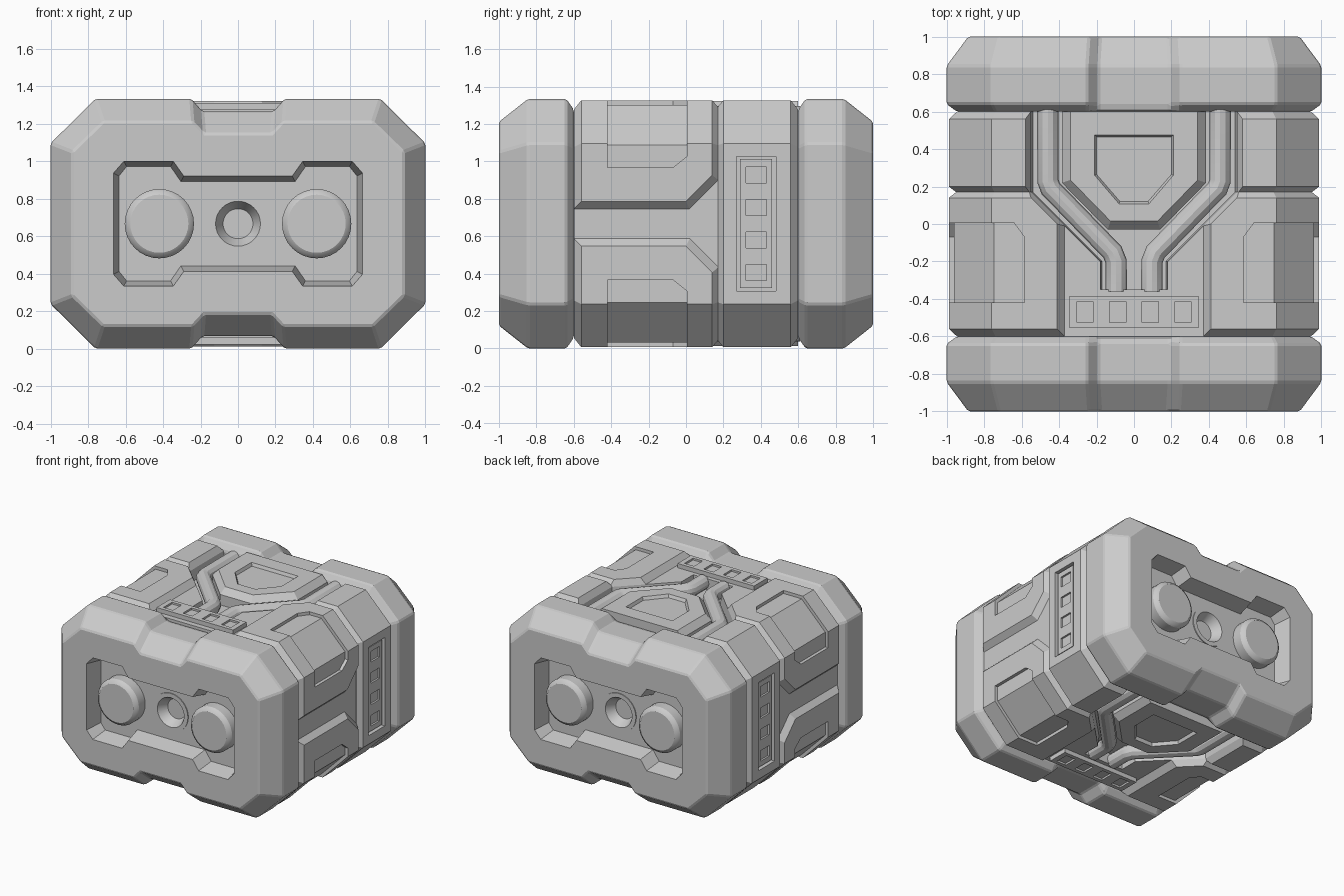
import bpy, bmesh, math

ZC = 0.667  # height of the crate's middle plane
cube = bpy.data.objects.get("Cube")
if cube:
    bpy.data.objects.remove(cube, do_unlink=True)

grey = bpy.data.materials.new("plain_grey")
grey.use_nodes = True
grey.diffuse_color = (0.6, 0.6, 0.6, 1)
grey.node_tree.nodes["Principled BSDF"].inputs["Base Color"].default_value = (0.6, 0.6, 0.6, 1)


def loft(name, sections):
    """Solid skinned through matching closed sections (z measured from the middle plane)."""
    bm = bmesh.new()
    rings = [[bm.verts.new((x, y, z + ZC)) for x, y, z in s] for s in sections]
    n = len(rings[0])
    for a, b in zip(rings, rings[1:]):
        for i in range(n):
            j = (i + 1) % n
            bm.faces.new((a[i], a[j], b[j], b[i]))
    bm.faces.new(rings[0])
    bm.faces.new(rings[-1])
    bmesh.ops.recalc_face_normals(bm, faces=bm.faces)
    mesh = bpy.data.meshes.new(name)
    bm.to_mesh(mesh)
    bm.free()
    mesh.materials.append(grey)
    ob = bpy.data.objects.new(name, mesh)
    bpy.context.collection.objects.link(ob)
    return ob


def ring(quarter, y):
    """Mirror a quarter outline (x, z) into a full one at depth y."""
    q, r = quarter, quarter[::-1]
    pts = q + [(x, -z) for x, z in r] + [(-x, -z) for x, z in q] + [(-x, z) for x, z in r]
    return [(x, y, z) for x, z in pts]


def circle(cx, radius, y, n=32):
    return [(cx + radius * math.cos(2 * math.pi * i / n), y,
             radius * math.sin(2 * math.pi * i / n)) for i in range(n)]


def mirror_x(half, z):
    return [(x, y, z) for x, y in half] + [(-x, y, z) for x, y in half[::-1]]


def rect(hu, hv, w, place):
    return [place(u, v, w) for u, v in ((-hu, -hv), (hu, -hv), (hu, hv), (-hu, hv))]


def bevel(ob, width):
    m = ob.modifiers.new("soft_edges", "BEVEL")
    m.width, m.segments, m.limit_method = width, 1, "ANGLE"
    m.angle_limit = math.radians(25)


def finish(ob, cutters=()):
    """Cut the part, bake its modifiers and drop the cutters."""
    for c in cutters:
        c.hide_render = True
        m = ob.modifiers.new("cut", "BOOLEAN")
        m.operation, m.solver, m.object = "DIFFERENCE", "EXACT", c
    bpy.context.view_layer.update()
    dg = bpy.context.evaluated_depsgraph_get()
    mesh = bpy.data.meshes.new_from_object(ob.evaluated_get(dg))
    ob.modifiers.clear()
    ob.data = mesh
    for c in cutters:
        bpy.data.objects.remove(c, do_unlink=True)


def smooth(ob):
    bpy.ops.object.select_all(action="DESELECT")
    ob.select_set(True)
    bpy.context.view_layer.objects.active = ob
    bpy.ops.object.shade_smooth_by_angle(angle=math.radians(28))


# End caps, each with a notched recess, two round knobs and a socket
CAP_OUT = [(0.19, 0.60), (0.25, 0.667), (0.76, 0.667), (1.0, 0.43)]
CAP_REAR = [(0.19, 0.59), (0.25, 0.61), (0.74, 0.61), (0.945, 0.41)]
CAP_FACE = [(0.18, 0.48), (0.24, 0.545), (0.72, 0.545), (0.885, 0.385)]
RIM = [(0.29, 0.255), (0.345, 0.333), (0.61, 0.333), (0.665, 0.27)]
FLOOR = [(0.305, 0.225), (0.36, 0.305), (0.595, 0.305), (0.635, 0.255)]

for side, f in (("front", -1), ("back", 1)):
    cap = loft(side + "_cap", [ring(CAP_REAR, f * 0.6), ring(CAP_OUT, f * 0.64),
                               ring(CAP_OUT, f * 0.845), ring(CAP_FACE, f)])
    bevel(cap, 0.01)
    recess = loft("recess_cutter", [ring(FLOOR, f * 0.86), ring(RIM, f), ring(RIM, f * 1.1)])
    hole = loft("hole_cutter", [circle(0, 0.14, f * 0.77), circle(0, 0.14, f * 0.95)])
    finish(cap, [recess, hole])
    socket = loft(side + "_socket", [circle(0, 0.155, f * 0.76), circle(0, 0.155, f * 0.867),
                                     circle(0, 0.12, f * 0.867), circle(0, 0.08, f * 0.79)])
    smooth(socket)
    for hand, cx in (("left", 0.42), ("right", -0.42)):
        knob = loft(f"{side}_{hand}_knob", [circle(cx, 0.185, f * 0.85), circle(cx, 0.185, f * 0.94),
                                            circle(cx, 0.175, f * 0.957), circle(cx, 0.155, f * 0.97)])
        smooth(knob)

# Middle body: two armoured bands meeting at a groove
BAND = [(0.76, 0.66), (0.988, 0.43)]
END = [(0.74, 0.61), (0.945, 0.41)]
GROOVE = [(0.745, 0.625), (0.95, 0.42)]
front = loft("front_band", [ring(END, -0.6), ring(BAND, -0.56), ring(BAND, 0.14), ring(GROOVE, 0.17)])
back = loft("back_band", [ring(GROOVE, 0.17), ring(BAND, 0.2), ring(BAND, 0.56), ring(END, 0.6)])


def plateau_cutter(s):
    return loft("plateau_cutter", [mirror_x([(w, -0.7), (w, 0)], s * z)
                                   for w, z in ((0.37, 0.61), (0.41, 0.66), (0.49, 0.76))])


def channel_cutter(s):
    def outline(d, z):
        return mirror_x([(0.18 + d, -0.35), (0.18 + d, -0.2), (0.55 + d, 0.17), (0.55 + d, 0.7)], s * z)
    return loft("channel_cutter", [outline(-0.01, 0.52), outline(0, 0.61), outline(0.03, 0.66),
                                   outline(0.09, 0.76)])


def side_cutter(s):
    def outline(h, d, x):
        half = [(-0.7, h), (0.02 - d, h), (0.25 - d, h + 0.23)]
        return [(s * x, y, z) for y, z in half] + [(s * x, y, -z) for y, z in half[::-1]]
    return loft("side_cutter", [outline(0.08, 0, 0.946), outline(0.12, 0.02, 0.988),
                                outline(0.2, 0.06, 1.07)])


def corner_cutter(sx, sz):
    """Shallow tray wrapped over the chamfered corner."""
    def section(y, x0, z0):
        pts = [(x0, 0.8), (x0, 0.635), (0.748, 0.635), (0.962, 0.42), (0.962, z0), (1.2, z0), (1.2, 0.8)]
        return [(sx * x, y, sz * z) for x, z in pts]
    return loft("corner_cutter", [section(-0.42, 0.585, 0.3), section(-0.07, 0.585, 0.3),
                                  section(0.005, 0.64, 0.36)])


def side_place(s):
    return lambda u, v, w: (s * w, 0.375 + v, u)


def top_place(s):
    return lambda u, v, w: (u, -0.47 + v, s * w)


SIGNS = (1, -1)
finish(front, [plateau_cutter(s) for s in SIGNS] + [channel_cutter(s) for s in SIGNS]
       + [side_cutter(s) for s in SIGNS] + [corner_cutter(a, b) for a in SIGNS for b in SIGNS])
pockets = [loft("pocket_cutter", [rect(0.36, 0.105, 0.95, side_place(s)),
                                  rect(0.36, 0.105, 1.1, side_place(s))]) for s in SIGNS]
finish(back, [channel_cutter(s) for s in SIGNS] + pockets)


# Vent strips with four square slots
def vent_strip(name, place, low, high):
    strip = loft(name, [rect(0.345, 0.086, low, place), rect(0.345, 0.086, high, place)])
    slots = []
    for i in range(4):
        c = (i - 1.5) * 0.174
        at = lambda u, v, w: place(u + c, v, w)
        slots.append(loft("slot_cutter", [rect(0.043, 0.055, high - 0.015, at),
                                          rect(0.043, 0.055, high + 0.1, at)]))
    finish(strip, slots)


for word, s in (("left", 1), ("right", -1)):
    vent_strip(word + "_vent_strip", side_place(s), 0.93, 0.975)

for word, s in (("top", 1), ("bottom", -1)):
    vent_strip(word + "_vent_strip", top_place(s), 0.59, 0.645)

    # Five-sided hatch with a sunken centre
    outer = [(0.385, 0.6), (0.385, 0.22), (0.14, -0.03)]
    inner = [(0.34, 0.6), (0.34, 0.235), (0.125, 0.015)]
    hatch = loft(word + "_hatch", [mirror_x(outer, s * 0.5), mirror_x(outer, s * 0.605),
                                   mirror_x(inner, s * 0.655)])
    sunk = [(0.2, 0.465), (0.2, 0.265), (0.075, 0.12)]
    rim = [(0.21, 0.475), (0.21, 0.26), (0.08, 0.108)]
    finish(hatch, [loft("hatch_cutter", [mirror_x(sunk, s * 0.63), mirror_x(rim, s * 0.655),
                                         mirror_x(rim, s * 0.75)])])

    # Pair of bent pipes beside the hatch
    for hand, sx in (("left", 1), ("right", -1)):
        path = [(0.46, 0.61), (0.46, 0.23), (0.445, 0.19), (0.115, -0.15), (0.095, -0.2), (0.095, -0.36)]
        curve = bpy.data.curves.new("pipe_path", "CURVE")
        curve.dimensions = "3D"
        curve.bevel_depth, curve.bevel_resolution = 0.057, 4
        spline = curve.splines.new("POLY")
        spline.points.add(len(path) - 1)
        for p, (x, y) in zip(spline.points, path):
            p.co = (sx * x, y, s * 0.572 + ZC, 1)
        helper = bpy.data.objects.new("pipe_helper", curve)
        bpy.context.collection.objects.link(helper)
        bpy.context.view_layer.update()
        dg = bpy.context.evaluated_depsgraph_get()
        mesh = bpy.data.meshes.new_from_object(helper.evaluated_get(dg))
        mesh.materials.clear()
        mesh.materials.append(grey)
        bpy.data.objects.remove(helper, do_unlink=True)
        pipe = bpy.data.objects.new(f"{word}_{hand}_pipe", mesh)
        bpy.context.collection.objects.link(pipe)
        smooth(pipe)
